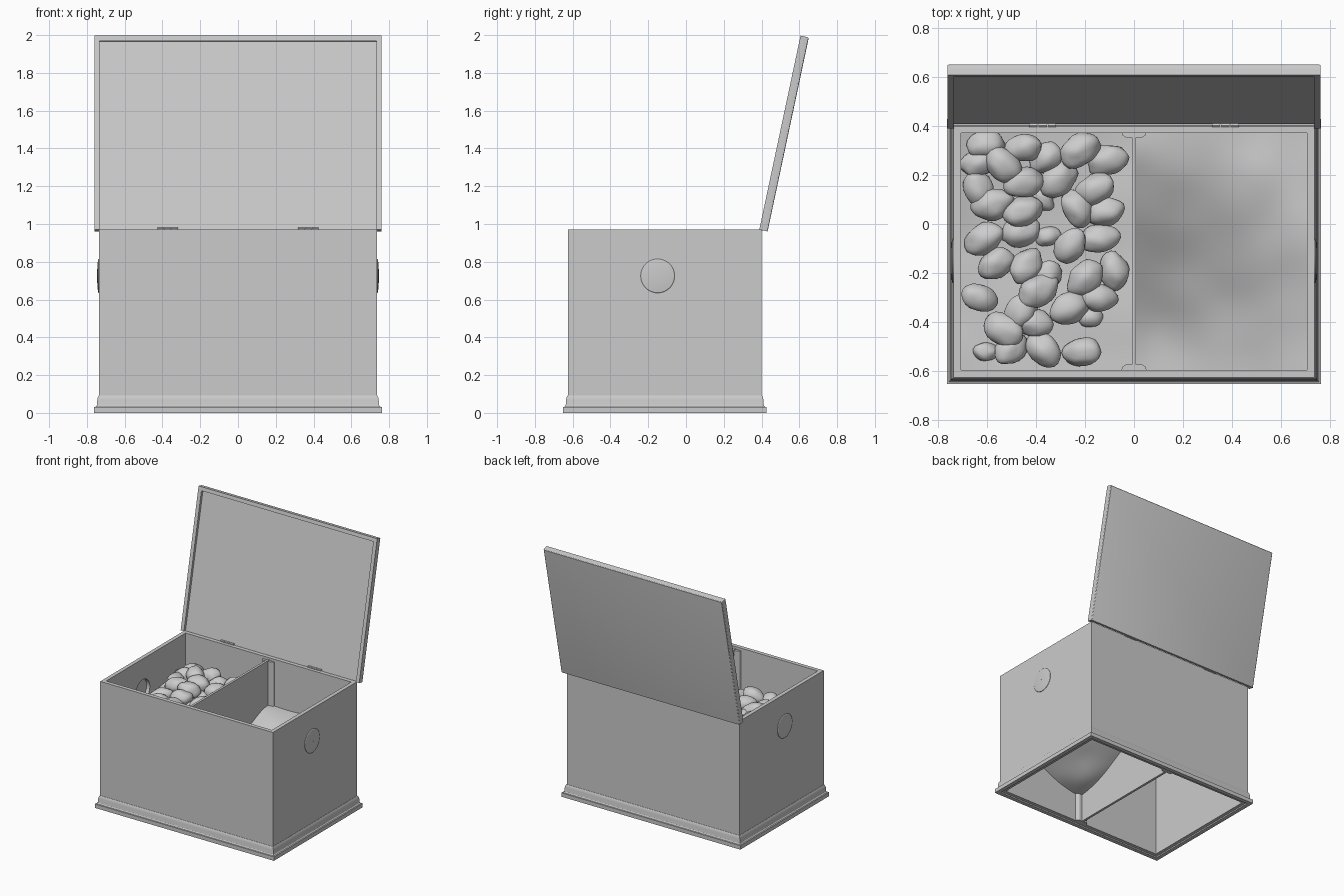
import bpy, bmesh, math, random
from mathutils import Vector, Matrix, noise

if "Cube" in bpy.data.objects:
    bpy.data.objects.remove(bpy.data.objects["Cube"])
random.seed(4)


def make(name, bm, smooth=None):
    bmesh.ops.recalc_face_normals(bm, faces=bm.faces)
    me = bpy.data.meshes.new(name)
    bm.to_mesh(me)
    bm.free()
    ob = bpy.data.objects.new(name, me)
    bpy.context.collection.objects.link(ob)
    if smooth:
        bpy.ops.object.select_all(action='DESELECT')
        ob.select_set(True)
        bpy.context.view_layer.objects.active = ob
        bpy.ops.object.shade_smooth_by_angle(angle=math.radians(smooth))
    return ob


def add_box(bm, x0, x1, y0, y1, z0, z1):
    m = Matrix.Translation(((x0+x1)/2, (y0+y1)/2, (z0+z1)/2)) @ Matrix.Diagonal((x1-x0, y1-y0, z1-z0, 1))
    return bmesh.ops.create_cube(bm, size=1, matrix=m)


def rect_sweep(name, profile, smooth=None):
    """Carry a closed (offset, z) profile round the chest's rectangular plan."""
    bm = bmesh.new()
    loops = []
    for o, z in profile:
        x, y0, y1 = .735+o, -.625-o, .40+o
        loops.append([bm.verts.new(c) for c in ((-x, y0, z), (x, y0, z), (x, y1, z), (-x, y1, z))])
    for a, b in zip(loops, loops[1:]+loops[:1]):
        for i in range(4):
            j = (i+1) % 4
            bm.faces.new((a[i], a[j], b[j], b[i]))
    return make(name, bm, smooth)


def height_sheet(name, x0, x1, height, n=28):
    """Smooth heap surface filling one compartment."""
    bm = bmesh.new()
    bmesh.ops.create_grid(bm, x_segments=n, y_segments=n, size=.5)
    for v in bm.verts:
        v.co.x = x0 + (v.co.x+.5)*(x1-x0)
        v.co.y = -.595 + (v.co.y+.5)*.97
        v.co.z = height(v.co.x, v.co.y)
    return make(name, bm, 60)


# chest walls (open top and bottom) with round side holes
walls = rect_sweep("chest_walls", [(0, .01), (0, .97), (-.03, .97), (-.03, .01)])
bm = bmesh.new()
bmesh.ops.create_cone(bm, cap_ends=True, segments=48, radius1=.085, radius2=.085, depth=1.8,
                      matrix=Matrix.Translation((0, -.15, .725)) @ Matrix.Rotation(math.pi/2, 4, 'Y'))
cutter = make("hole_cutter", bm)
cutter.hide_render = True
mod = walls.modifiers.new("holes", 'BOOLEAN')
mod.operation, mod.solver, mod.object = 'DIFFERENCE', 'EXACT', cutter
bpy.context.view_layer.objects.active = walls
bpy.ops.object.modifier_apply(modifier="holes")
bpy.data.objects.remove(cutter)

# base moulding
rect_sweep("base_moulding", [(.027, 0), (.027, .03), (.019, .032), (.013, .038), (.011, .048), (.010, .07),
                             (.007, .084), (.002, .092), (-.004, .092), (-.004, 0)], 30)

# shallow domed grips over the side holes
for s, side in ((-1, "left"), (1, "right")):
    bm = bmesh.new()
    prof = [(.080, .733), (.090, .733), (.090, .738), (.086, .741), (.06, .744), (.03, .7455), (.001, .746),
            (.001, .738), (.05, .737)]
    rings = [[bm.verts.new((s*x, -.15+r*math.cos(a), .725+r*math.sin(a)))
              for a in (2*math.pi*i/48 for i in range(48))] for r, x in prof]
    for a, b in zip(rings, rings[1:]+rings[:1]):
        for i in range(48):
            j = (i+1) % 48
            bm.faces.new((a[i], a[j], b[j], b[i]))
    make(side+"_grip", bm, 30)

# divider
bm = bmesh.new()
add_box(bm, -.009, .009, -.595, .375, .01, .955)
make("divider", bm)

# tapered cleats holding the divider
bm = bmesh.new()
for sx in (-1, 1):
    for y, d in ((-.595, 1), (.375, -1)):
        pts = [(.009, 0), (.052, 0), (.046, .014), (.034, .022), (.009, .022)]
        lo, hi = [[bm.verts.new((sx*x, y+d*t, z)) for x, t in pts] for z in (.01, .95)]
        bm.faces.new(lo)
        bm.faces.new(hi)
        for i in range(5):
            j = (i+1) % 5
            bm.faces.new((lo[i], lo[j], hi[j], hi[i]))
make("divider_cleats", bm)

# open lid: panel with a lip on three sides, tilted back
bm = bmesh.new()
add_box(bm, -.76, .76, .02, .045, 0, 1.05)
outer = [e for e in bm.edges if all(v.co.y > .04 for v in e.verts) and not all(v.co.z < .01 for v in e.verts)]
bmesh.ops.bevel(bm, geom=outer, offset=.008, segments=3, profile=.5, affect='EDGES')
for x0, x1, z0, z1 in ((-.76, -.732, 0, 1.05), (.732, .76, 0, 1.05), (-.732, .732, 1.022, 1.05)):
    add_box(bm, x0, x1, 0, .02, z0, z1)
lid = make("lid", bm, 25)
lid.location = (0, .388, .97)
lid.rotation_euler.x = math.radians(-12)

# hinges
for s, side in ((-1, "left"), (1, "right")):
    bm = bmesh.new()
    x = .372*s
    add_box(bm, x-.055, x+.055, .395, .412, .966, .974)
    for k in (-.038, 0, .038):
        bmesh.ops.create_cone(bm, cap_ends=True, segments=12, radius1=.008, radius2=.008, depth=.034,
                              matrix=Matrix.Translation((x+k, .402, .973)) @ Matrix.Rotation(math.pi/2, 4, 'Y'))
    make(side+"_hinge", bm, 30)


# grain heap: low in the front divider corner, high at the back
def grain(x, y):
    t = min(1, math.hypot(x, y+.6))
    return .225 + .385*t*t*(3-2*t) + .012*noise.noise(Vector((x*5, y*5, 0)))


def bed(x, y):
    return .655 + .05*max(0, y+.1)*max(0, -x)*4 + .012*noise.noise(Vector((x*4, y*4, 3)))


height_sheet("grain_heap", .009, .705, grain)
height_sheet("potato_bed", -.705, -.009, bed)

# potatoes: x, y, turn in degrees
spots = [(-.60, .32, 0), (-.63, .25, 20), (-.53, .24, -40), (-.45, .31, 10), (-.36, .27, 40), (-.22, .30, 30),
         (-.11, .26, 20), (-.45, .17, 10), (-.31, .18, 45), (-.16, .14, 30), (-.63, .14, -60), (-.58, .08, 15),
         (-.37, .10, -45), (-.45, .05, 20), (-.23, .06, -60), (-.12, .05, 10), (-.61, -.06, 30), (-.46, -.03, 20),
         (-.35, -.05, 15), (-.26, -.09, 50), (-.14, -.06, 10), (-.56, -.16, 35), (-.44, -.17, 50),
         (-.36, -.22, 60), (-.20, -.22, 50), (-.08, -.19, -80), (-.63, -.30, -20), (-.39, -.27, 30),
         (-.14, -.30, 0), (-.26, -.34, 30), (-.18, -.38, 0), (-.46, -.36, 60), (-.41, -.40, -20),
         (-.53, -.43, -30), (-.50, -.51, 35), (-.37, -.51, -50), (-.60, -.52, 0), (-.21, -.52, 10)]
small = (12, 18, 30, 36)
bm = bmesh.new()
for i, (x, y, turn) in enumerate(spots):
    k = .65 if i in small else random.uniform(.92, 1.08)
    z = bed(x, y) + (0 if i in small else random.uniform(.015, .06))
    m = (Matrix.Translation((x, y, z)) @ Matrix.Rotation(math.radians(turn), 4, 'Z')
         @ Matrix.Rotation(random.uniform(-.3, .3), 4, 'Y') @ Matrix.Diagonal((.083*k, .06*k, .056*k, 1)))
    for v in bmesh.ops.create_icosphere(bm, subdivisions=3, radius=1)['verts']:
        v.co = m @ (v.co * (1 + .16*noise.noise(v.co*1.3 + Vector((i*7.3, 0, 0)))))
make("potatoes", bm, 60)
